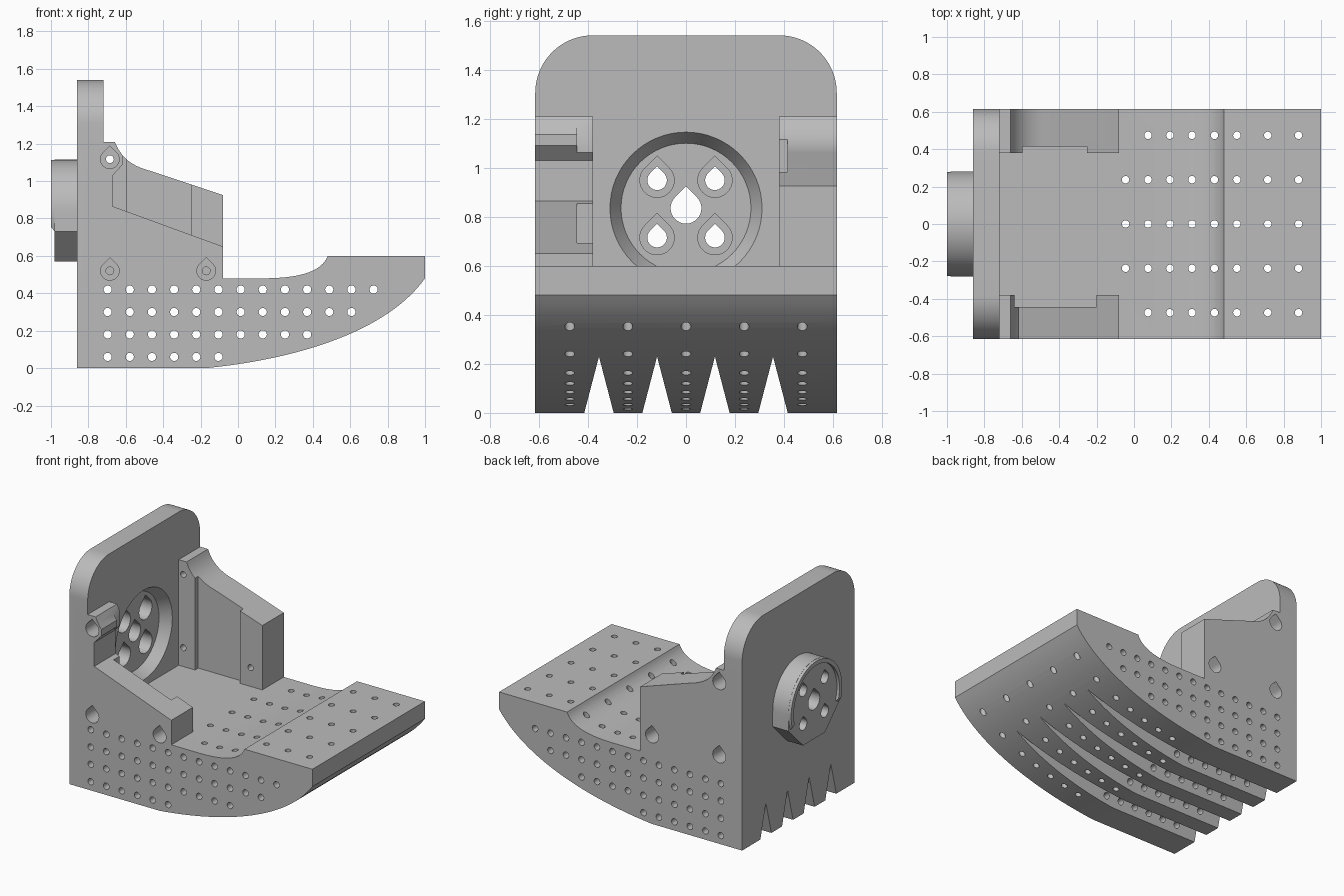
import bpy, bmesh, math

if "Cube" in bpy.data.objects:
    bpy.data.objects.remove(bpy.data.objects["Cube"], do_unlink=True)

HALF = 0.615          # half width of the foot
FLOOR = 0.48          # height of the inner floor
HUB_Z = 0.835         # height of the joint axis
SIDES = (-1, 1)

grey = bpy.data.materials.new("plain grey")
grey.use_nodes = True
grey.diffuse_color = (0.5, 0.5, 0.5, 1)
grey.node_tree.nodes["Principled BSDF"].inputs["Base Color"].default_value = (0.5, 0.5, 0.5, 1)


def bezier(a, b, c, d, n=20):
    pts = []
    for i in range(n + 1):
        t = i / n
        u = 1 - t
        w = (u ** 3, 3 * u * u * t, 3 * u * t * t, t ** 3)
        pts.append(tuple(sum(k * p[j] for k, p in zip(w, (a, b, c, d))) for j in (0, 1)))
    return pts


def arc(cx, cy, r, start, end, n=24):
    angles = [math.radians(start + (end - start) * i / n) for i in range(n + 1)]
    return [(cx + r * math.cos(a), cy + r * math.sin(a)) for a in angles]


def circle(cx, cy, r, n=16):
    return arc(cx, cy, r, 0, 360, n)[:-1]


def teardrop(cx, cy, r):
    return arc(cx, cy, r, 135, 405) + [(cx, cy + r * math.sqrt(2))]


def prism(pts, axis, lo, hi, end_pts=None):
    """Outline swept along an axis, optionally changing into a second outline."""
    return pts, axis, lo, hi, end_pts or pts


def solid(name, prisms):
    bm = bmesh.new()
    place = {"x": lambda p, h: (h, p[0], p[1]),
             "y": lambda p, h: (p[0], h, p[1]),
             "z": lambda p, h: (p[0], p[1], h)}
    for pts, axis, lo, hi, end_pts in prisms:
        low = [bm.verts.new(place[axis](p, lo)) for p in pts]
        high = [bm.verts.new(place[axis](p, hi)) for p in end_pts]
        bm.faces.new(low)
        bm.faces.new(high)
        for i in range(len(low)):
            j = (i + 1) % len(low)
            bm.faces.new((low[i], low[j], high[j], high[i]))
    bmesh.ops.recalc_face_normals(bm, faces=bm.faces)
    mesh = bpy.data.meshes.new(name)
    bm.to_mesh(mesh)
    bm.free()
    mesh.materials.append(grey)
    ob = bpy.data.objects.new(name, mesh)
    bpy.context.collection.objects.link(ob)
    return ob


def combine(target, tool, operation):
    mod = target.modifiers.new("combine", "BOOLEAN")
    mod.operation = operation
    mod.solver = "EXACT"
    mod.object = tool
    bpy.context.view_layer.update()
    bpy.context.view_layer.objects.active = target
    bpy.ops.object.modifier_apply(modifier=mod.name)
    bpy.data.objects.remove(tool, do_unlink=True)


def cut(target, prisms):
    combine(target, solid("cutter", prisms), "DIFFERENCE")


def box(x0, x1, y0, y1, z0, z1):
    return prism([(x0, z0), (x1, z0), (x1, z1), (x0, z1)], "y", y0, y1)


# Sole, toe and upright plate share one side profile
sole = bezier((-0.17, 0), (0.33, 0.05), (0.8, 0.2), (1, 0.48), 28)
toe_step = bezier((0.48, 0.6), (0.45, 0.52), (0.34, FLOOR), (0.13, FLOOR), 16)
profile = [(-0.86, 0)] + sole + [(1, 0.6)] + toe_step + [(-0.72, FLOOR), (-0.72, 1.54), (-0.86, 1.54)]
foot = solid("foot_body", [prism(profile, "y", -HALF, HALF)])

# Rounded top corners of the plate
corners = []
for s in SIDES:
    curve = [(s * y, z) for y, z in arc(0.38, 1.305, 0.235, 0, 90, 20)]
    corners.append(prism(curve + [(s * 0.38, 1.6), (s * 0.7, 1.6), (s * 0.7, 1.305)], "x", -1, -0.6))
cut(foot, corners)

# Tall left cheek with a recessed inner face
cheek_curve = bezier((-0.66, 1.21), (-0.63, 1.13), (-0.57, 1.08), (-0.47, 1.055), 14)
left_cheek = solid("left_cheek", [prism(
    [(-0.8, 0.4), (-0.8, 1.21)] + cheek_curve + [(-0.08, 0.925), (-0.08, 0.4)], "y", 0.38, HALF)])
cut(left_cheek, [box(-0.595, -0.25, 0.3, 0.415, 0.3, 1.3)])
combine(foot, left_cheek, "UNION")

# Cut-down right cheek with an upper bracket
right_cheek = solid("right_cheek", [prism(
    [(-0.8, 0.4), (-0.8, 1.21), (-0.66, 1.21), (-0.64, 1.17), (-0.615, 1.135), (-0.615, 1.09),
     (-0.67, 1.03), (-0.67, 0.865), (-0.08, 0.65), (-0.08, 0.4)], "y", -HALF, -0.38)])
cut(right_cheek, [box(-0.64, -0.2, -0.445, -0.3, 0.3, 1.3)])
combine(foot, right_cheek, "UNION")

# Joint hub behind the plate, round above and faceted below
hub = solid("joint_hub", [prism(
    arc(0, HUB_Z, 0.28, 0, 180, 40) + [(-0.28, 0.73), (-0.12, 0.57), (0.12, 0.57), (0.28, 0.73)],
    "x", -0.98, -0.8)])


def lip(angle):
    return arc(0, HUB_Z, 0.279, -angle, 180 + angle, 40) + arc(0, HUB_Z, 0.25, 180 + angle, -angle, 40)


combine(hub, solid("hub_lip", [prism(lip(17), "x", -1, -0.975, lip(23))]), "UNION")
combine(foot, hub, "UNION")

# Tapered round seat in the front of the plate
cut(foot, [prism(circle(0, HUB_Z, 0.265, 64), "x", -0.79, -0.7, circle(0, HUB_Z, 0.323, 64))])

# Hub bolt holes with sunk heads, and the middle cable hole
bolts = [(sy * 0.118, HUB_Z + sz * 0.117) for sy in SIDES for sz in SIDES]
cut(foot, [prism(teardrop(y, z - 0.003, 0.07), "x", -0.89, -0.7) for y, z in bolts])
cut(foot, [prism(teardrop(y, z - 0.003, 0.04), "x", -1.1, -0.7) for y, z in bolts]
    + [prism(teardrop(0, HUB_Z, 0.063), "x", -1.1, -0.7)])

# Bolt holes through the cheeks, sunk from outside
heads, shafts = [], []
for s, low in ((-1, 0.52), (1, 0.61)):
    for x, z in ((-0.685, 1.117), (-0.685, low), (-0.17, low)):
        heads.append(prism(teardrop(x, z, 0.05), "y", s * 0.48, s * 0.7))
        shafts.append(prism(circle(x, z, 0.021), "y", s * 0.3, s * 0.7))
cut(foot, heads)
cut(foot, shafts)

# V grooves along the sole
cut(foot, [prism([(y - 0.064, -0.015), (y + 0.064, -0.015), (y, 0.23)], "x", -1.1, 1.1)
           for y in (-0.355, -0.118, 0.118, 0.355)])

# Rows of drain holes from side to side
cut(foot, [prism(circle(-0.697 + 0.1185 * i, 0.06 + 0.12 * row, 0.022, 14), "y", -0.8, 0.8)
           for row, count in enumerate((6, 10, 12, 13)) for i in range(count)])

# Rows of drain holes from top to bottom
cut(foot, [prism(circle(x, 0.237 * j, 0.02, 14), "z", -0.2, 0.8)
           for x in (-0.045, 0.075, 0.192, 0.31, 0.43, 0.55, 0.715, 0.88)
           for j in range(-2, 3) if x > 0 or abs(j) < 2])

bpy.ops.object.select_all(action="DESELECT")
foot.select_set(True)
bpy.context.view_layer.objects.active = foot
bpy.ops.object.shade_smooth_by_angle(angle=math.radians(30))
